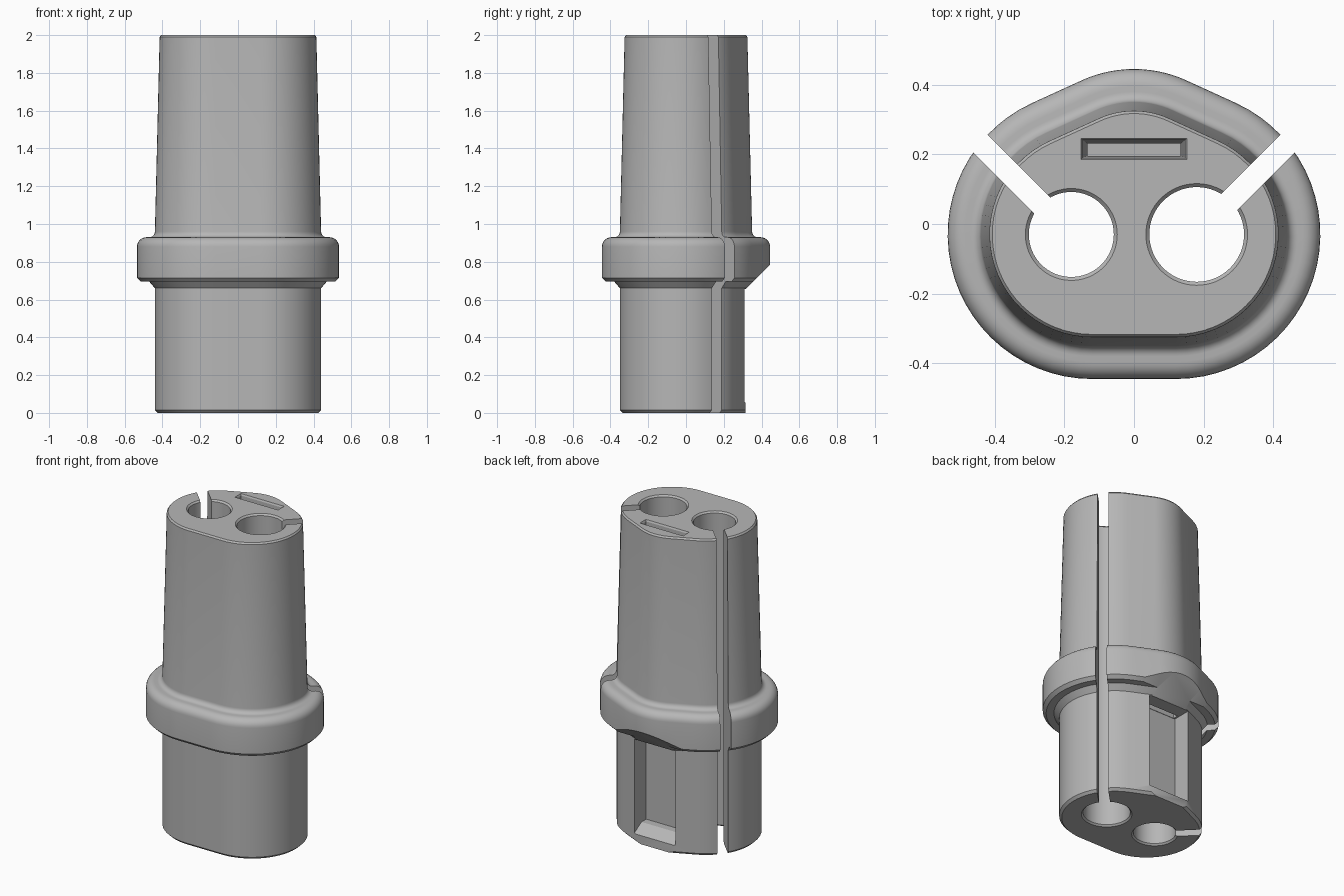
import bpy, bmesh, math
from mathutils import Vector

if "Cube" in bpy.data.objects:
    bpy.data.objects.remove(bpy.data.objects["Cube"])

grey = bpy.data.materials.new("plain grey")
grey.diffuse_color = (0.47, 0.47, 0.47, 1)
grey.use_nodes = True
grey.node_tree.nodes["Principled BSDF"].inputs["Base Color"].default_value = grey.diffuse_color


def loft(name, rings):
    """Closed solid through a stack of equal-length point rings."""
    bm = bmesh.new()
    rows = [[bm.verts.new(p) for p in ring] for ring in rings]
    n = len(rows[0])
    for a, b in zip(rows, rows[1:]):
        for i in range(n):
            j = (i + 1) % n
            bm.faces.new((a[i], a[j], b[j], b[i]))
    bm.faces.new(rows[0][::-1])
    bm.faces.new(rows[-1])
    bmesh.ops.recalc_face_normals(bm, faces=bm.faces[:])
    me = bpy.data.meshes.new(name)
    bm.to_mesh(me)
    bm.free()
    me.materials.append(grey)
    ob = bpy.data.objects.new(name, me)
    bpy.context.collection.objects.link(ob)
    return ob


def outline(off, z):
    """Rounded three-lobed section: two side circles and a back peak."""
    t = 65.5
    arcs = [(0.12, -0.03, 0.32, -90, t, 28),
            (0.0, 0.083, 0.267, t, 180 - t, 14),
            (-0.12, -0.03, 0.32, 180 - t, 270, 28)]
    pts = []
    for cx, cy, r, a0, a1, n in arcs:
        for i in range(n + 1):
            a = math.radians(a0 + (a1 - a0) * i / n)
            pts.append(Vector((cx + (r + off) * math.cos(a),
                               cy + (r + off) * math.sin(a), z)))
    return pts


def circle(cx, cy, r, z, n=64):
    return [Vector((cx + r * math.cos(math.tau * i / n),
                    cy + r * math.sin(math.tau * i / n), z)) for i in range(n)]


def rect(x, y0, y1, z):
    return [Vector(p) for p in ((-x, y0, z), (x, y0, z), (x, y1, z), (-x, y1, z))]


def prism_x(name, half, profile):
    return loft(name, [[Vector((x, y, z)) for y, z in profile] for x in (-half, half)])


# body profile: (outward offset, height)
profile = [(-0.015, 0), (0, 0.015), (0, 0.66), (0.03, 0.695), (0.075, 0.695), (0.095, 0.715)]
for i in range(7):                       # rounded upper rim of the collar
    a = math.radians(90 * i / 6)
    profile.append((0.045 + 0.05 * math.cos(a), 0.88 + 0.05 * math.sin(a)))
for i in range(7):                       # fillet back into the tapered neck
    a = math.radians(90 * i / 6)
    profile.append((0.03 - 0.03 * math.sin(a), 0.96 - 0.03 * math.cos(a)))
profile += [(-0.025, 1.99), (-0.033, 2.0)]
body = loft("grommet_body", [outline(o, z) for o, z in profile])

cutters = []
# back flat below the collar, with a 45 degree relief under the collar
cutters.append(prism_x("back_flat_cutter", 0.7,
               [(0.315, -0.1), (0.7, -0.1), (0.7, 1.04), (0.315, 0.655)]))
# pocket in the back with a sloped bottom lip
cutters.append(prism_x("back_pocket_cutter", 0.145,
               [(0.193, 0.1), (0.24, 0.1), (0.34, 0.04), (0.34, 0.655), (0.193, 0.655)]))
# tapered slot from the top down into the pocket
cutters.append(loft("top_slot_cutter",
               [rect(0.133, 0.196, 0.23, 0.6), rect(0.147, 0.19, 0.241, 1.99),
                rect(0.157, 0.18, 0.251, 2.01)]))
# cable holes with chamfered mouths, and diagonal slits to the outside
for side, r in ((-1, 0.122), (1, 0.136)):
    cx, cy = 0.18 * side, -0.03
    cutters.append(loft("cable_hole_cutter",
                   [circle(cx, cy, r + 0.02, -0.01), circle(cx, cy, r, 0.01),
                    circle(cx, cy, r, 1.99), circle(cx, cy, r + 0.02, 2.01)]))
    d = Vector((side, 1, 0)).normalized()
    w = Vector((-d.y, d.x, 0)) * 0.0325
    c = Vector((cx, cy, 0))
    base = [c - w, c + d * 0.7 - w, c + d * 0.7 + w, c + w]
    cutters.append(loft("slit_cutter",
                   [[p + Vector((0, 0, z)) for p in base] for z in (-0.1, 2.1)]))

# apply all cuts
for c in cutters:
    c.hide_render = True
    m = body.modifiers.new(c.name, 'BOOLEAN')
    m.operation = 'DIFFERENCE'
    m.solver = 'EXACT'
    m.object = c
dg = bpy.context.evaluated_depsgraph_get()
cut = bpy.data.meshes.new_from_object(body.evaluated_get(dg))
body.modifiers.clear()
body.data = cut
cut.materials.clear()
cut.materials.append(grey)
for c in cutters:
    bpy.data.objects.remove(c)
for p in cut.polygons:
    p.material_index = 0

bpy.context.view_layer.objects.active = body
body.select_set(True)
bpy.ops.object.shade_smooth_by_angle(angle=math.radians(25))
